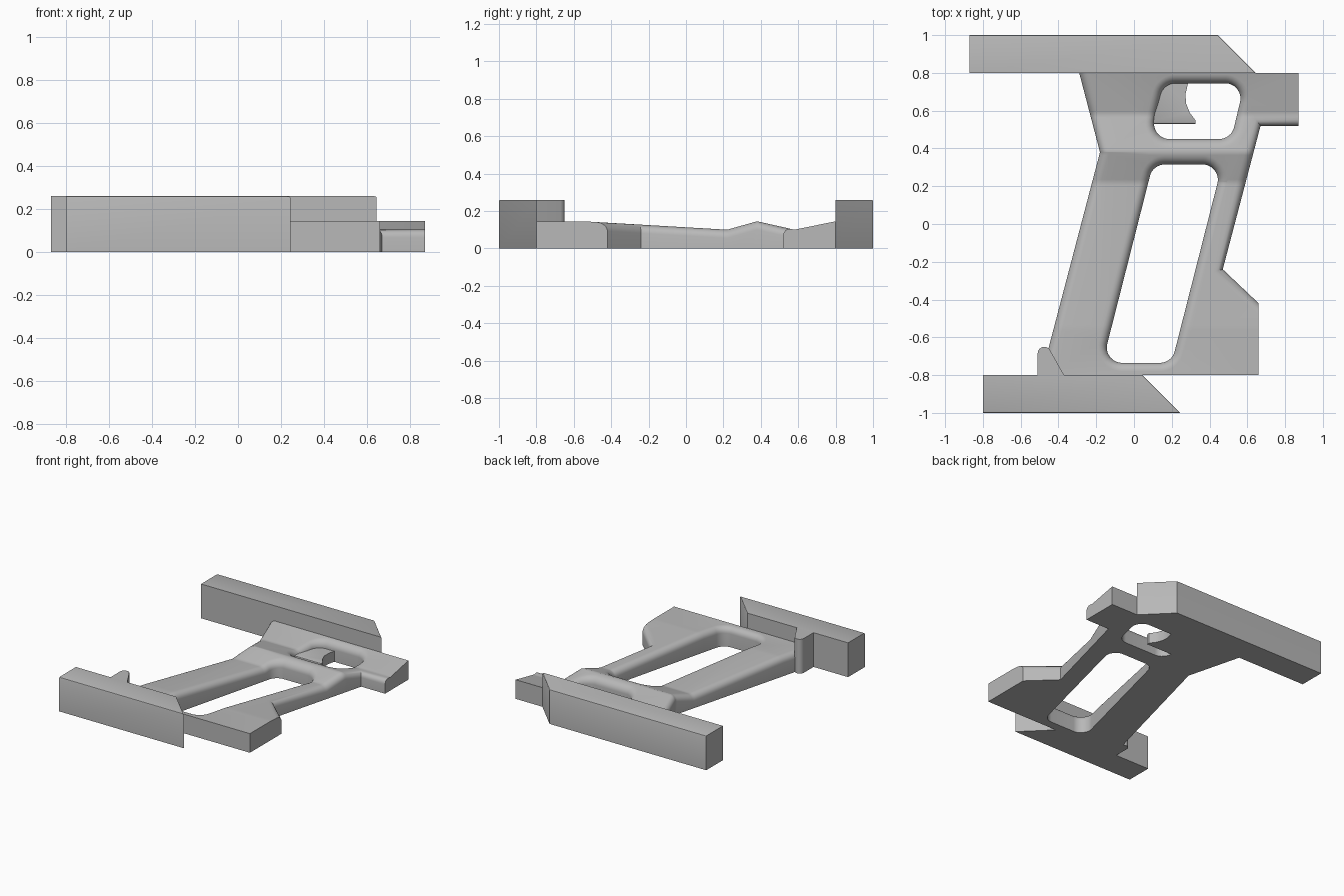
import bpy
import bmesh
import math
from mathutils import Vector

cube = bpy.data.objects.get("Cube")
if cube:
    bpy.data.objects.remove(cube, do_unlink=True)

grey = bpy.data.materials.new("plain grey")
grey.use_nodes = True
COLOUR = (0.48, 0.48, 0.48, 1)
grey.diffuse_color = COLOUR
grey.node_tree.nodes["Principled BSDF"].inputs["Base Color"].default_value = COLOUR


def rounded(points, radius, steps=8):
    """Polygon with every corner replaced by an arc."""
    pts = [Vector(p) for p in points]
    out = []
    for i, p in enumerate(pts):
        u = (pts[i - 1] - p).normalized()
        v = (pts[(i + 1) % len(pts)] - p).normalized()
        half = u.angle(v) / 2
        centre = p + (u + v).normalized() * radius / math.sin(half)
        reach = radius / math.tan(half)
        a, b = p + u * reach - centre, p + v * reach - centre
        for k in range(steps + 1):
            out.append(centre + a.lerp(b, k / steps).normalized() * radius)
    return out


def inset(points, soft, distance):
    """Move the soft edges of a loop to their left by the distance."""
    pts = [Vector(p) for p in points]
    normals = []
    for i, p in enumerate(pts):
        d = (pts[(i + 1) % len(pts)] - p).normalized()
        normals.append(Vector((-d.y, d.x)))
    out = []
    for i, p in enumerate(pts):
        n, m = normals[i - 1], normals[i]
        a, b = soft[i - 1] * distance, soft[i] * distance
        det = n.x * m.y - n.y * m.x
        out.append(p + Vector((a * m.y - b * n.y, b * n.x - a * m.x)) / det)
    return out


def plate(name, loops, height, radius, segments, crest=None):
    """Upright plate from (loop, soft edge flags); soft top edges are filleted."""
    bm = bmesh.new()
    for pts, soft in loops:
        count = len(pts)
        rings = [[bm.verts.new((p[0], p[1], 0)) for p in pts]]
        for k in range(segments + 1):
            t = k / segments * math.pi / 2
            ring = []
            for i, p in enumerate(inset(pts, soft, radius * (1 - math.cos(t)))):
                drop = radius * (1 - math.sin(t)) if soft[i] or soft[i - 1] else 0
                ring.append(bm.verts.new((p.x, p.y, height - drop)))
            rings.append(ring)
        for low, high in zip(rings, rings[1:]):
            for i in range(count):
                j = (i + 1) % count
                bm.faces.new((low[i], low[j], high[j], high[i]))
    bmesh.ops.remove_doubles(bm, verts=bm.verts[:], dist=1e-5)
    rims = [e for e in bm.edges if e.is_boundary]
    for top in (False, True):
        rim = [e for e in rims if (e.verts[0].co.z > 1e-4) == top]
        bmesh.ops.triangle_fill(bm, edges=rim, use_beauty=True)
    # Shape the top along y
    if crest:
        for y, _ in crest[1:-1]:
            for cut in (y - 0.015, y, y + 0.015):
                bmesh.ops.bisect_plane(bm, geom=bm.verts[:] + bm.edges[:] + bm.faces[:],
                                       plane_co=(0, cut, 0), plane_no=(0, 1, 0))
        for v in bm.verts:
            if v.co.z > 1e-4:
                for (y0, z0), (y1, z1) in zip(crest, crest[1:]):
                    if y0 <= v.co.y <= y1 + 1e-5:
                        v.co.z += z0 + (z1 - z0) * (v.co.y - y0) / (y1 - y0) - height
                        break
    bmesh.ops.recalc_face_normals(bm, faces=bm.faces[:])
    mesh = bpy.data.meshes.new(name)
    bm.to_mesh(mesh)
    bm.free()
    mesh.materials.append(grey)
    ob = bpy.data.objects.new(name, mesh)
    bpy.context.collection.objects.link(ob)
    bpy.ops.object.select_all(action='DESELECT')
    ob.select_set(True)
    bpy.context.view_layer.objects.active = ob
    bpy.ops.object.shade_smooth_by_angle(angle=math.radians(30))
    return ob


# Main body with its two rounded openings
body = [(-0.49, -0.8), (0.66, -0.8), (0.66, -0.42), (0.47, -0.24), (0.67, 0.52),
        (0.87, 0.52), (0.87, 0.8), (-0.29, 0.8), (-0.18, 0.38)]
body_soft = [0, 0, 1, 1, 1, 0, 0, 1, 1]
large_hole = rounded([(-0.167, -0.735), (0.10, 0.315), (0.467, 0.315), (0.20, -0.735)], 0.08)
small_hole = rounded([(0.085, 0.45), (0.155, 0.745), (0.585, 0.745), (0.515, 0.45)], 0.08)
crest = [(-0.81, 0.145), (-0.55, 0.145), (0.22, 0.1), (0.38, 0.145),
         (0.58, 0.1), (0.81, 0.147)]
plate("body_frame", [(body, body_soft)] + [(h, [1] * len(h)) for h in (large_hole, small_hole)],
      0.145, 0.045, 6, crest)

# Long bars across both ends
plate("front_bar", [([(-0.8, -1), (0.245, -1), (0.045, -0.8), (-0.8, -0.8)], [1, 1, 0, 0])],
      0.26, 0.008, 2)
plate("rear_bar", [([(-0.87, 0.8), (0.645, 0.8), (0.445, 1), (-0.87, 1)], [0, 1, 1, 0])],
      0.26, 0.008, 2)

# Round-ended tab behind the front bar
tip = [(-0.475 + 0.035 * math.cos(a * math.pi / 8), -0.685 + 0.035 * math.sin(a * math.pi / 8))
       for a in range(1, 9)]
tab = [(-0.51, -0.8), (-0.37, -0.8)] + tip
plate("front_tab", [(tab, [0] * len(tab))], 0.26, 0.01, 1)

# Curved lever inside the small opening
lever = [(0.07, 0.53), (0.325, 0.53), (0.325, 0.55), (0.295, 0.59), (0.275, 0.64),
         (0.273, 0.69), (0.29, 0.76), (0.13, 0.76)]
plate("curved_lever", [(lever, [1] + [0] * 7)], 0.08, 0.01, 2)
